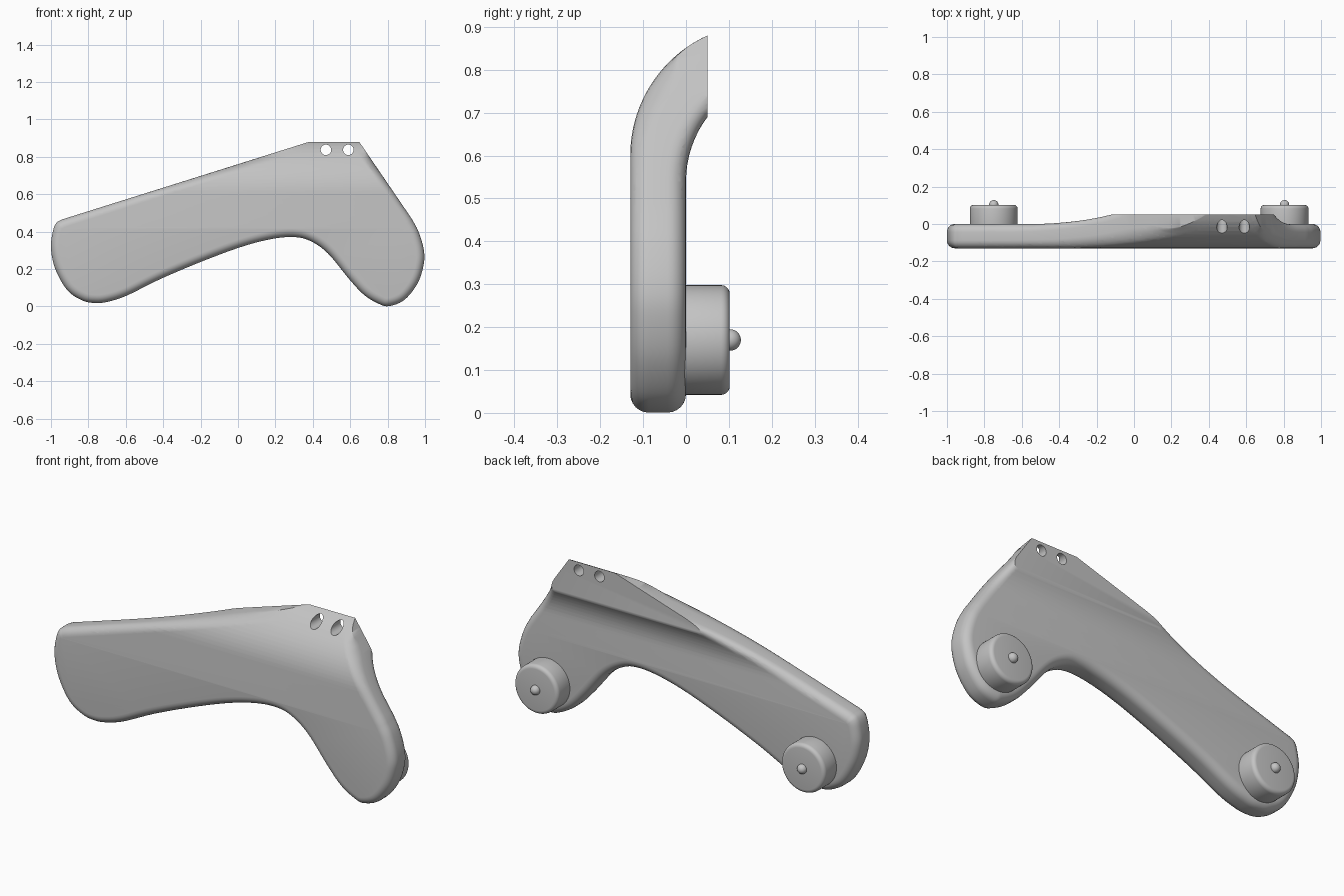
import bpy, bmesh, math
from mathutils import Vector

cube = bpy.data.objects.get("Cube")
if cube:
    bpy.data.objects.remove(cube, do_unlink=True)

grey = bpy.data.materials.new("satin grey")
grey.use_nodes = True
COLOUR = (0.55, 0.55, 0.55, 1)
grey.diffuse_color = COLOUR
grey.node_tree.nodes["Principled BSDF"].inputs["Base Color"].default_value = COLOUR

THICK, FILLET, CUT_Y = 0.13, 0.043, 0.05


def finish(obj, name, angle=35):
    obj.name = name
    obj.data.materials.clear()
    obj.data.materials.append(grey)
    bpy.ops.object.select_all(action="DESELECT")
    obj.select_set(True)
    bpy.context.view_layer.objects.active = obj
    bpy.ops.object.shade_smooth_by_angle(angle=math.radians(angle))


def smooth_path(points, steps=6):
    """Catmull-Rom samples through an open list of points."""
    pts = [Vector(p) for p in points]
    pts = [2 * pts[0] - pts[1]] + pts + [2 * pts[-1] - pts[-2]]
    out = []
    for a, b, c, d in zip(pts, pts[1:], pts[2:], pts[3:]):
        for i in range(steps):
            t = i / steps
            out.append(0.5 * (2 * b + (c - a) * t + (2 * a - 5 * b + 4 * c - d) * t ** 2
                              + (3 * b - a - 3 * c + d) * t ** 3))
    return out + [pts[-2]]


# Plate outline in x and z, counter-clockwise from the upper left corner
outline = smooth_path([
    (-0.94, 0.465), (-0.972, 0.445), (-0.99, 0.40), (-1.0, 0.31), (-0.976, 0.198),
    (-0.912, 0.086), (-0.83, 0.031), (-0.757, 0.018), (-0.687, 0.027), (-0.59, 0.06),
    (-0.42, 0.144), (-0.206, 0.235), (0.008, 0.315), (0.168, 0.358), (0.29, 0.371),
    (0.382, 0.352), (0.48, 0.284), (0.596, 0.144), (0.676, 0.06), (0.757, 0.012),
    (0.81, 0.002), (0.89, 0.035), (0.96, 0.123), (0.993, 0.225), (0.993, 0.305),
    (0.965, 0.40), (0.928, 0.47)])
top_right, top_left = Vector((0.614, 0.93)), Vector((0.54, 0.93))
for start, end, n in ((outline[-1], top_right, 24), (top_right, top_left, 3), (top_left, outline[0], 50)):
    outline += [start.lerp(end, i / n) for i in range(1, n + 1)]
outline.pop()

count = len(outline)
inward = []
for i, p in enumerate(outline):
    d = (outline[(i + 1) % count] - outline[i - 1]).normalized()
    inward.append(Vector((-d.y, d.x)))

# Flat plate with rounded edges, made from stacked rings
bm = bmesh.new()
quarter = [i * math.pi / 12 for i in range(7)]
levels = [(FILLET * (1 - math.sin(a)), FILLET * (1 - math.cos(a))) for a in quarter]
levels += [(inset, THICK - y) for inset, y in reversed(levels)]
rings = [[bm.verts.new((p.x + n.x * inset, y - THICK, p.y + n.y * inset))
          for p, n in zip(outline, inward)] for inset, y in levels]
for low, high in zip(rings, rings[1:]):
    for i in range(count):
        j = (i + 1) % count
        bm.faces.new((low[i], low[j], high[j], high[i]))
bm.faces.new(rings[0])
bm.faces.new(rings[-1])

# Slice the upper part so that it can curve
for i in range(22):
    bmesh.ops.bisect_plane(bm, geom=bm.verts[:] + bm.edges[:] + bm.faces[:], dist=1e-5,
                           plane_co=(0, 0, 0.5 + 0.02 * i), plane_no=(0, 0, 1))


def arc(z, start, radius):
    """How far a surface curves back above its starting height."""
    rise = max(z - start, 0)
    return radius - math.sqrt(max(radius ** 2 - rise ** 2, 0))


# Curve the top backwards; the front rounding fades out near the mounting flange
for v in bm.verts:
    z = v.co.z
    front = -THICK + arc(z, 0.6, 0.308)
    back = arc(z, 0.54, 0.25)
    t = (v.co.y + THICK) / THICK
    if t < 0.5:
        fade = min(max((z - 0.74) / 0.11, 0), 1)
        t *= 1 - fade * fade * (3 - 2 * fade)
    v.co.y = front + t * (back - front)

# Trim the flange flat at the back
cut = bmesh.ops.bisect_plane(bm, geom=bm.verts[:] + bm.edges[:] + bm.faces[:], dist=1e-5,
                             plane_co=(0, CUT_Y, 0), plane_no=(0, 1, 0), clear_outer=True)
rim = [e for e in bm.edges if e.is_boundary]
bmesh.ops.holes_fill(bm, edges=rim, sides=0)
bmesh.ops.remove_doubles(bm, verts=bm.verts[:], dist=1e-5)
bmesh.ops.recalc_face_normals(bm, faces=bm.faces[:])
mesh = bpy.data.meshes.new("curved_plate")
bm.to_mesh(mesh)
bm.free()
plate = bpy.data.objects.new("curved_plate", mesh)
bpy.context.collection.objects.link(plate)

# Two screw holes through the flange
for x in (0.47, 0.59):
    bpy.ops.mesh.primitive_cylinder_add(vertices=32, radius=0.028, depth=0.5,
                                        location=(x, 0, 0.837), rotation=(math.pi / 2, 0, 0))
    cutter = bpy.context.object
    cutter.hide_render = True
    mod = plate.modifiers.new("screw_hole", "BOOLEAN")
    mod.operation = "DIFFERENCE"
    mod.object = cutter
    bpy.context.view_layer.objects.active = plate
    bpy.ops.object.modifier_apply(modifier=mod.name)
    bpy.data.objects.remove(cutter, do_unlink=True)
finish(plate, "curved_plate")

# Round feet with a small ball tip on the back of the plate
for side, x in (("right", -0.75), ("left", 0.805)):
    bpy.ops.mesh.primitive_cylinder_add(vertices=64, radius=0.128, depth=0.122,
                                        location=(x, 0.041, 0.17), rotation=(math.pi / 2, 0, 0))
    foot = bpy.context.object
    bevel = foot.modifiers.new("rounded_rim", "BEVEL")
    bevel.width, bevel.segments, bevel.limit_method = 0.02, 5, "ANGLE"
    bpy.ops.object.modifier_apply(modifier=bevel.name)
    finish(foot, side + "_foot")
    bpy.ops.mesh.primitive_uv_sphere_add(segments=32, ring_count=16, radius=0.025,
                                         location=(x, 0.103, 0.17))
    finish(bpy.context.object, side + "_foot_tip", 60)
